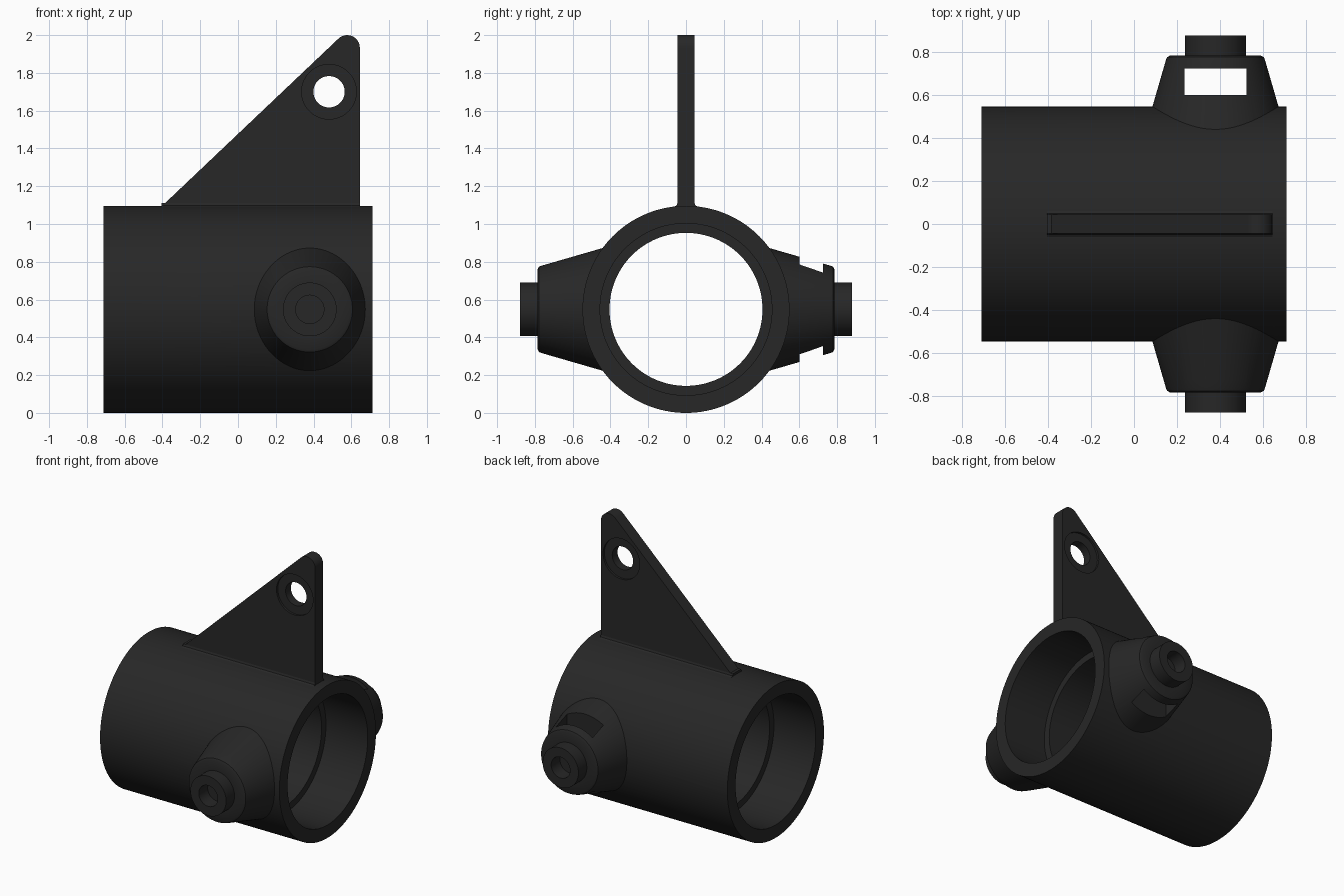
import bpy, bmesh, math
from mathutils import Matrix, Vector

if "Cube" in bpy.data.objects:
    bpy.data.objects.remove(bpy.data.objects["Cube"])

black = bpy.data.materials.new("matte_black")
black.diffuse_color = (0.02, 0.02, 0.02, 1)
black.use_nodes = True
black.node_tree.nodes["Principled BSDF"].inputs["Base Color"].default_value = black.diffuse_color
CZ, PX = 0.548, 0.38      # tube axis height, trunnion x position


def add_object(name, bm, matrix=Matrix()):
    bmesh.ops.recalc_face_normals(bm, faces=bm.faces)
    me = bpy.data.meshes.new(name)
    bm.to_mesh(me)
    bm.free()
    me.transform(matrix)
    me.materials.append(black)
    ob = bpy.data.objects.new(name, me)
    bpy.context.collection.objects.link(ob)
    return ob


def lathe(name, profile, matrix, n=96):
    """Solid of revolution about z from (radius, height) pairs, capped at both ends."""
    bm = bmesh.new()
    rings = [[bm.verts.new((r * math.cos(2 * math.pi * i / n), r * math.sin(2 * math.pi * i / n), h))
              for i in range(n)] for r, h in profile]
    for a, b in zip(rings, rings[1:]):
        for i in range(n):
            j = (i + 1) % n
            bm.faces.new((a[i], a[j], b[j], b[i]))
    bm.faces.new(rings[0])
    bm.faces.new(rings[-1])
    return add_object(name, bm, matrix)


def prism(name, points, depth, matrix):
    """Extrude a 2D outline symmetrically along local z."""
    bm = bmesh.new()
    f = bm.faces.new([bm.verts.new((x, y, -depth / 2)) for x, y in points])
    new = bmesh.ops.extrude_face_region(bm, geom=[f])["geom"]
    bmesh.ops.translate(bm, vec=(0, 0, depth), verts=[v for v in new if isinstance(v, bmesh.types.BMVert)])
    return add_object(name, bm, matrix)


def boolean(ob, other, op):
    m = ob.modifiers.new(op.lower(), 'BOOLEAN')
    m.operation, m.solver, m.object = op, 'EXACT', other
    bpy.context.view_layer.objects.active = ob
    bpy.ops.object.modifier_apply(modifier=m.name)
    bpy.data.objects.remove(other)


along_x = Matrix.Translation((0, 0, CZ)) @ Matrix.Rotation(math.pi / 2, 4, 'Y')
along_y = Matrix.Rotation(math.pi / 2, 4, 'X')

# Tube body
body = lathe("tube_body", [(0.548, -0.712), (0.548, 0.712)], along_x, 128)

# Tapered trunnions with round pins, one on each side
for side in (1, -1):
    m = Matrix.Translation((PX, 0, CZ)) @ Matrix.Rotation(side * math.pi / 2, 4, 'X')
    trunnion = lathe("trunnion", [(0.328, 0.43), (0.231, 0.765), (0.226, 0.778), (0.213, 0.785),
                                  (0.142, 0.785), (0.142, 0.88)], m)
    # Rectangular slot through the trunnion
    slot = prism("slot_cutter", [(-0.145, 0.602), (0.145, 0.602), (0.145, 0.726), (-0.145, 0.726)], 1.0,
                 Matrix.Translation((PX, 0, CZ)) @ Matrix.Diagonal((1, -side, 1, 1)))
    boolean(trunnion, slot, 'DIFFERENCE')
    # Blind hole in the pin end
    boolean(trunnion, lathe("pin_hole_cutter", [(0.075, 0.78), (0.075, 0.95)], m, 48), 'DIFFERENCE')
    boolean(body, trunnion, 'UNION')

# Stepped bore with a narrower middle section
boolean(body, lathe("bore_cutter", [(0.455, -0.8), (0.455, -0.38), (0.405, -0.38), (0.405, 0.38),
                                    (0.455, 0.38), (0.455, 0.8)], along_x, 128), 'DIFFERENCE')

# Triangular lug with a rounded tip
tip, r = Vector((0.578, 1.933)), 0.067
start = math.radians(133)
outline = [(-0.45, 1.05), (0.645, 1.05)]
outline += [(tip.x + r * math.cos(start * i / 12), tip.y + r * math.sin(start * i / 12)) for i in range(13)]
lug = prism("lug_plate", outline, 0.09, along_y)
hole = Matrix.Translation((0.482, 0, 1.70)) @ along_y
boolean(lug, lathe("lug_hole_cutter", [(0.145, -0.2), (0.145, -0.03), (0.083, -0.03), (0.083, 0.03),
                                       (0.145, 0.03), (0.145, 0.2)], hole, 64), 'DIFFERENCE')

# Small fillet strip where the lug meets the tube
fillet = prism("lug_fillet", [(-0.062, 1.08), (0.062, 1.08), (0.062, 1.092), (0.05, 1.099), (0.045, 1.112),
                              (-0.045, 1.112), (-0.05, 1.099), (-0.062, 1.092)], 1.05,
               Matrix(((0, 0, 1, 0.12), (1, 0, 0, 0), (0, 1, 0, 0), (0, 0, 0, 1))))

# Smooth curved walls, keep edges crisp
for ob in (body, lug, fillet):
    bpy.ops.object.select_all(action='DESELECT')
    ob.select_set(True)
    bpy.context.view_layer.objects.active = ob
    bpy.ops.object.shade_smooth_by_angle(angle=math.radians(30))
